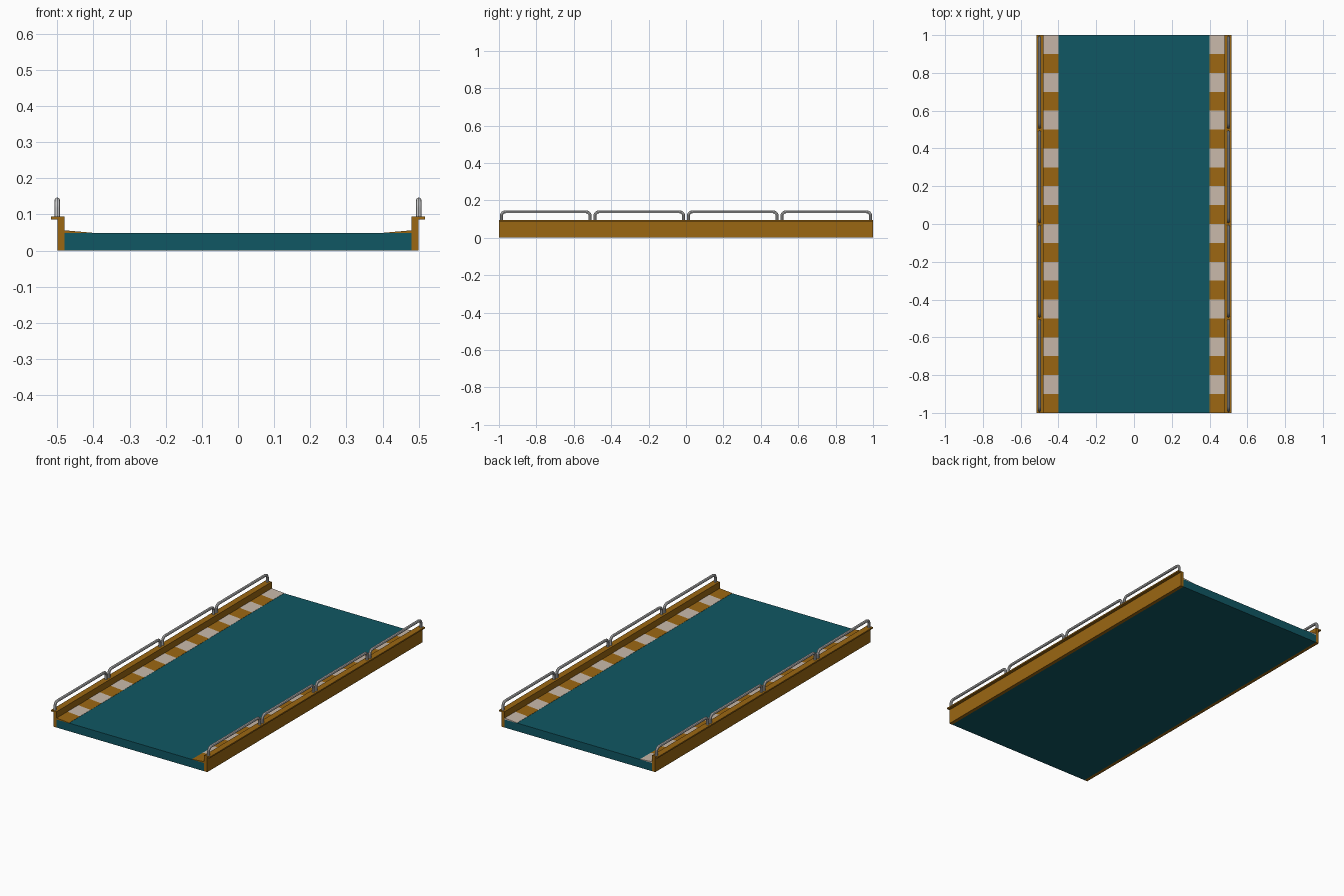
import bpy, bmesh, math

if "Cube" in bpy.data.objects:
    bpy.data.objects.remove(bpy.data.objects["Cube"])


def material(name, rgb):
    m = bpy.data.materials.new(name)
    m.diffuse_color = (*rgb, 1)
    m.use_nodes = True
    m.node_tree.nodes["Principled BSDF"].inputs["Base Color"].default_value = m.diffuse_color
    return m


teal = material("teal", (0.005, 0.095, 0.125))
ochre = material("ochre", (0.33, 0.135, 0.006))
pale = material("pale", (0.58, 0.48, 0.40))


def mirror_x(ob):
    ob.modifiers.new("mirror", 'MIRROR').use_axis[0] = True


def prism(name, profile, spans, mat, mirror=True):
    """Extrude an x-z profile along y over each (start, end) span."""
    bm = bmesh.new()
    for y0, y1 in spans:
        face = bm.faces.new([bm.verts.new((x, y0, z)) for x, z in profile])
        ext = bmesh.ops.extrude_face_region(bm, geom=[face], use_keep_orig=True)
        verts = [g for g in ext["geom"] if isinstance(g, bmesh.types.BMVert)]
        bmesh.ops.translate(bm, verts=verts, vec=(0, y1 - y0, 0))
    bmesh.ops.recalc_face_normals(bm, faces=bm.faces[:])
    me = bpy.data.meshes.new(name)
    bm.to_mesh(me)
    bm.free()
    me.materials.append(mat)
    ob = bpy.data.objects.new(name, me)
    bpy.context.collection.objects.link(ob)
    if mirror:
        mirror_x(ob)
    return ob


full = [(-1, 1)]

# Flat deck
prism("deck", [(-0.48, 0), (0.48, 0), (0.48, 0.048), (-0.48, 0.048)], full, teal, False)

# Side walls with an outward lip on top
prism("side_wall", [(0.48, 0), (0.5, 0), (0.5, 0.086), (0.517, 0.086),
                    (0.517, 0.094), (0.48, 0.094)], full, ochre)

# Sloped warning stripes along both edges
wedge = [(0.40, 0.047), (0.48, 0.047), (0.48, 0.056), (0.40, 0.049)]
for k, (name, mat) in enumerate((("ochre_stripes", ochre), ("pale_stripes", pale))):
    spans = [(-1 + 0.1 * i, -0.9 + 0.1 * i) for i in range(k, 20, 2)]
    prism(name, wedge, spans, mat)

# Handrails: bent tube hoops, four per side
R, HALF, TOP, BEND = 0.008, 0.237, 0.139, 0.022
arc = [(HALF - BEND + BEND * math.cos(a), TOP - BEND + BEND * math.sin(a))
       for a in (math.pi / 2 * i / 6 for i in range(7))]
path = [(HALF, 0.09)] + arc
path += [(-y, z) for y, z in reversed(path)]
for i in range(4):
    cu = bpy.data.curves.new("handrail", 'CURVE')
    cu.dimensions = '3D'
    cu.bevel_depth = R
    cu.bevel_resolution = 2
    cu.use_fill_caps = True
    sp = cu.splines.new('POLY')
    sp.points.add(len(path) - 1)
    for p, (y, z) in zip(sp.points, path):
        p.co = (0.5, y - 0.75 + 0.5 * i, z, 1)
    ob = bpy.data.objects.new(f"handrail_{i + 1}", cu)
    bpy.context.collection.objects.link(ob)
    bpy.ops.object.select_all(action='DESELECT')
    ob.select_set(True)
    bpy.context.view_layer.objects.active = ob
    bpy.ops.object.convert(target='MESH')
    bpy.ops.object.shade_smooth_by_angle()
    mirror_x(bpy.context.object)
